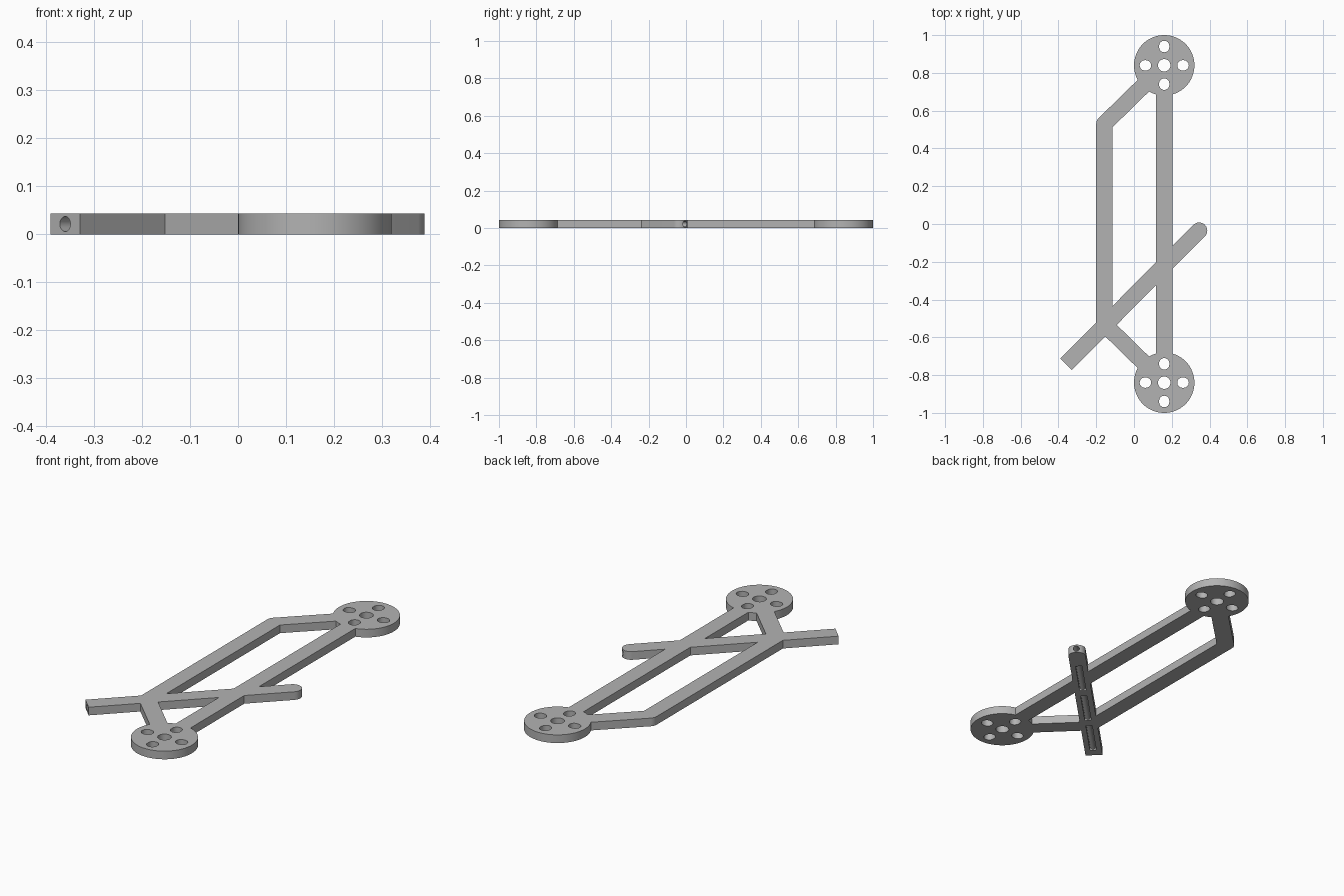
import bpy, bmesh
from math import pi, cos, sin, atan2, radians
from mathutils import Vector

cube = bpy.data.objects.get("Cube")
if cube:
    bpy.data.objects.remove(cube)

T = 0.043            # plate thickness
R = 0.043            # half width of the beams
HUB = Vector((0.16, 0.84))
ELBOW = Vector((-0.157, 0.53))
BAR_END = Vector((-0.36, -0.742))
BAR_TIP = Vector((0.345, -0.035))

grey = bpy.data.materials.new("plain grey")
grey.use_nodes = True
grey.diffuse_color = (0.45, 0.45, 0.45, 1)
grey.node_tree.nodes["Principled BSDF"].inputs["Base Color"].default_value = (0.45, 0.45, 0.45, 1)


def prism(name, outline, z0, z1):
    """Extrude a closed outline from z0 up to z1."""
    bm = bmesh.new()
    face = bm.faces.new([bm.verts.new((p.x, p.y, z0)) for p in outline])
    top = bmesh.ops.extrude_face_region(bm, geom=[face])["geom"]
    bmesh.ops.translate(bm, vec=(0, 0, z1 - z0),
                        verts=[v for v in top if isinstance(v, bmesh.types.BMVert)])
    bmesh.ops.recalc_face_normals(bm, faces=bm.faces)
    mesh = bpy.data.meshes.new(name)
    bm.to_mesh(mesh)
    bm.free()
    mesh.materials.append(grey)
    obj = bpy.data.objects.new(name, mesh)
    bpy.context.collection.objects.link(obj)
    return obj


def strip(a, b, r, round_a=False, round_b=False, n=12):
    """Outline of a straight strip with square or round ends."""
    d = (b - a).normalized()
    ang = atan2(d.y, d.x)
    pts = []
    for centre, start, rounded in ((b, ang - pi / 2, round_b), (a, ang + pi / 2, round_a)):
        for i in range(n + 1) if rounded else (0, n):
            t = start + pi * i / n
            pts.append(centre + r * Vector((cos(t), sin(t))))
    return pts


def circle(c, r, n=64):
    return [c + r * Vector((cos(2 * pi * i / n), sin(2 * pi * i / n))) for i in range(n)]


def combine(target, tool, operation):
    """Apply a boolean and discard the tool."""
    mod = target.modifiers.new("cut", 'BOOLEAN')
    mod.object, mod.operation, mod.solver = tool, operation, 'EXACT'
    deps = bpy.context.evaluated_depsgraph_get()
    mesh = bpy.data.meshes.new_from_object(target.evaluated_get(deps))
    target.modifiers.clear()
    target.data = mesh
    bpy.data.objects.remove(tool)


def flip(p):
    return Vector((p.x, -p.y))


# Long straight beams
frame = prism("frame", strip(flip(HUB), HUB, R), 0, T)
parts = [strip(flip(ELBOW), ELBOW, R, True, True)]

# Diagonal arms and round hubs at both ends
for side in (lambda p: p, flip):
    parts.append(strip(side(ELBOW), side(HUB), R, True))
    parts.append(circle(side(HUB), 0.16))

# Slanted cross bar with a rounded tip
parts.append(strip(BAR_END, BAR_TIP, R, False, True))
for outline in parts:
    combine(frame, prism("part", outline, 0, T), 'UNION')

# Hub holes: one centre bore and four short radial slots
for hub in (HUB, flip(HUB)):
    holes = [circle(hub, 0.033, 32)]
    for k in range(4):
        d = Vector((cos(k * pi / 2), sin(k * pi / 2)))
        holes.append(strip(hub + d * 0.096, hub + d * 0.103, 0.027, True, True))
    for hole in holes:
        combine(frame, prism("hole", hole, -0.1, 0.1), 'DIFFERENCE')

# Slots on the underside of the cross bar
along = (BAR_END - BAR_TIP).normalized()
for k in range(3):
    a = BAR_TIP + along * (0.10 + 0.30 * k)
    combine(frame, prism("slot", strip(a, a + along * 0.245, 0.016), -0.1, T / 2), 'DIFFERENCE')

# Round tunnel running lengthwise through the cross bar
mid = (BAR_END + BAR_TIP) / 2
bpy.ops.mesh.primitive_cylinder_add(
    vertices=32, radius=0.0155, depth=1.4, location=(mid.x, mid.y, T / 2),
    rotation=(0, pi / 2, atan2(along.y, along.x)))
combine(frame, bpy.context.object, 'DIFFERENCE')

bpy.ops.object.select_all(action='DESELECT')
frame.select_set(True)
bpy.context.view_layer.objects.active = frame
bpy.ops.object.shade_smooth_by_angle(angle=radians(30))
